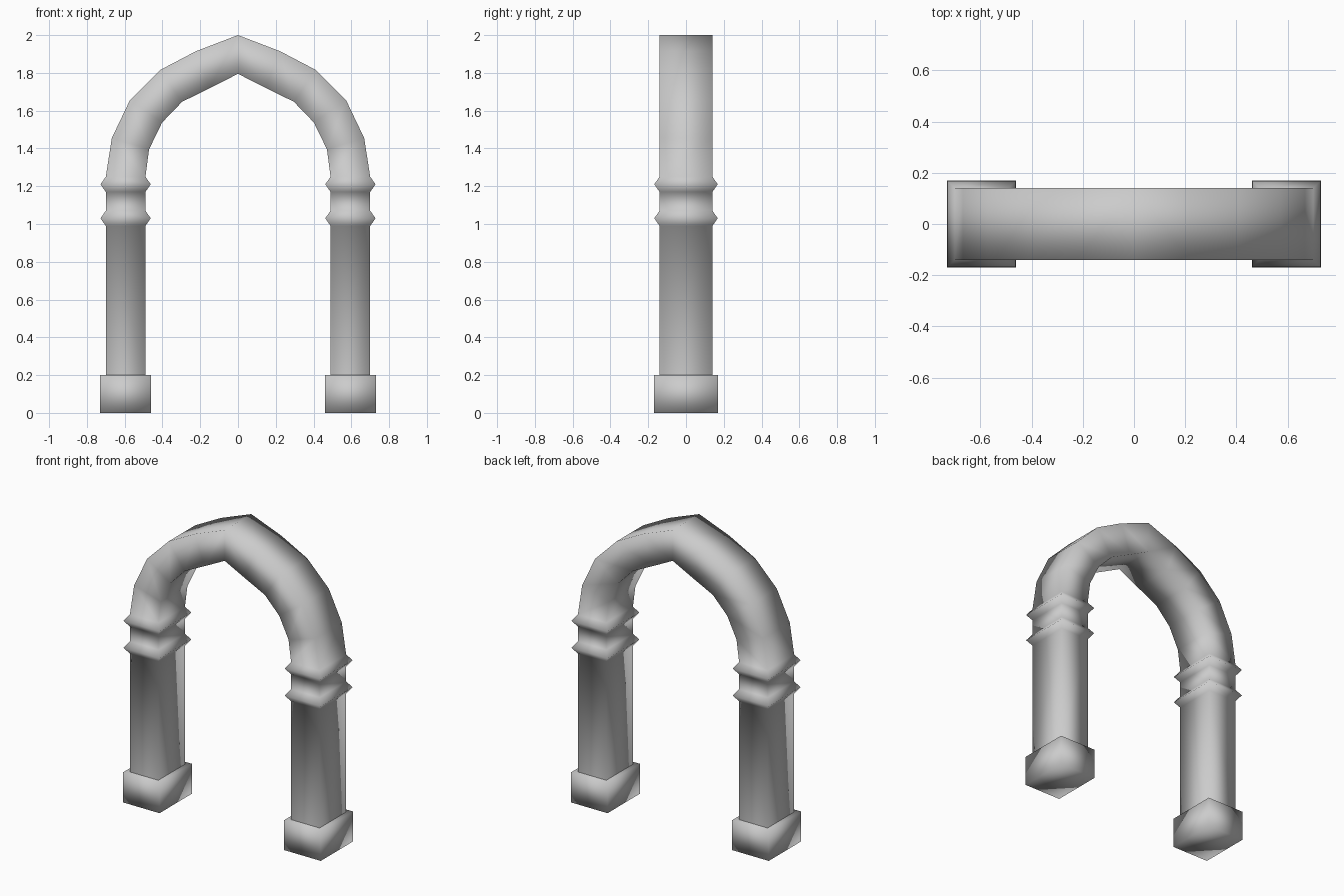
import bpy, bmesh

if "Cube" in bpy.data.objects:
    bpy.data.objects.remove(bpy.data.objects["Cube"])


def sweep(name, stations, cap=False):
    """Loft rectangles given as (inner x, inner z, outer x, outer z, half depth), mirrored in x."""
    bm = bmesh.new()
    rings = []
    for xi, zi, xo, zo, d in stations:
        rings.append([bm.verts.new(p) for p in
                      ((xi, -d, zi), (xo, -d, zo), (xo, d, zo), (xi, d, zi))])
    for a, b in zip(rings, rings[1:]):
        for i in range(4):
            j = (i + 1) % 4
            bm.faces.new((a[i], a[j], b[j], b[i]))
    if cap:
        bm.faces.new(rings[0][::-1])
        bm.faces.new(rings[-1])
    bmesh.ops.recalc_face_normals(bm, faces=bm.faces)
    mesh = bpy.data.meshes.new(name)
    bm.to_mesh(mesh)
    bm.free()
    mesh.shade_smooth()
    ob = bpy.data.objects.new(name, mesh)
    bpy.context.collection.objects.link(ob)
    mirror = ob.modifiers.new("mirror", 'MIRROR')
    mirror.use_clip = True
    return ob


def level(z, flare=0.0):
    return (0.49 - flare, z, 0.70 + flare, z, 0.14 + flare)


# Column shaft with two pointed collars
stations = [level(0.2)]
for z in (1.03, 1.21):
    stations += [level(z - 0.04), level(z, 0.028), level(z + 0.04)]

# Pointed arch: matching inner and outer curve points
inner = [(0.471, 1.395), (0.402, 1.537), (0.296, 1.647), (0.148, 1.72), (0, 1.795)]
outer = [(0.668, 1.455), (0.572, 1.656), (0.413, 1.815), (0.222, 1.915), (0, 2.0)]
stations += [(*i, *o, 0.14) for i, o in zip(inner, outer)]
sweep("columns_and_arch", stations)

# Square plinths
sweep("plinths", [level(0, 0.03), level(0.2, 0.03)], cap=True)
